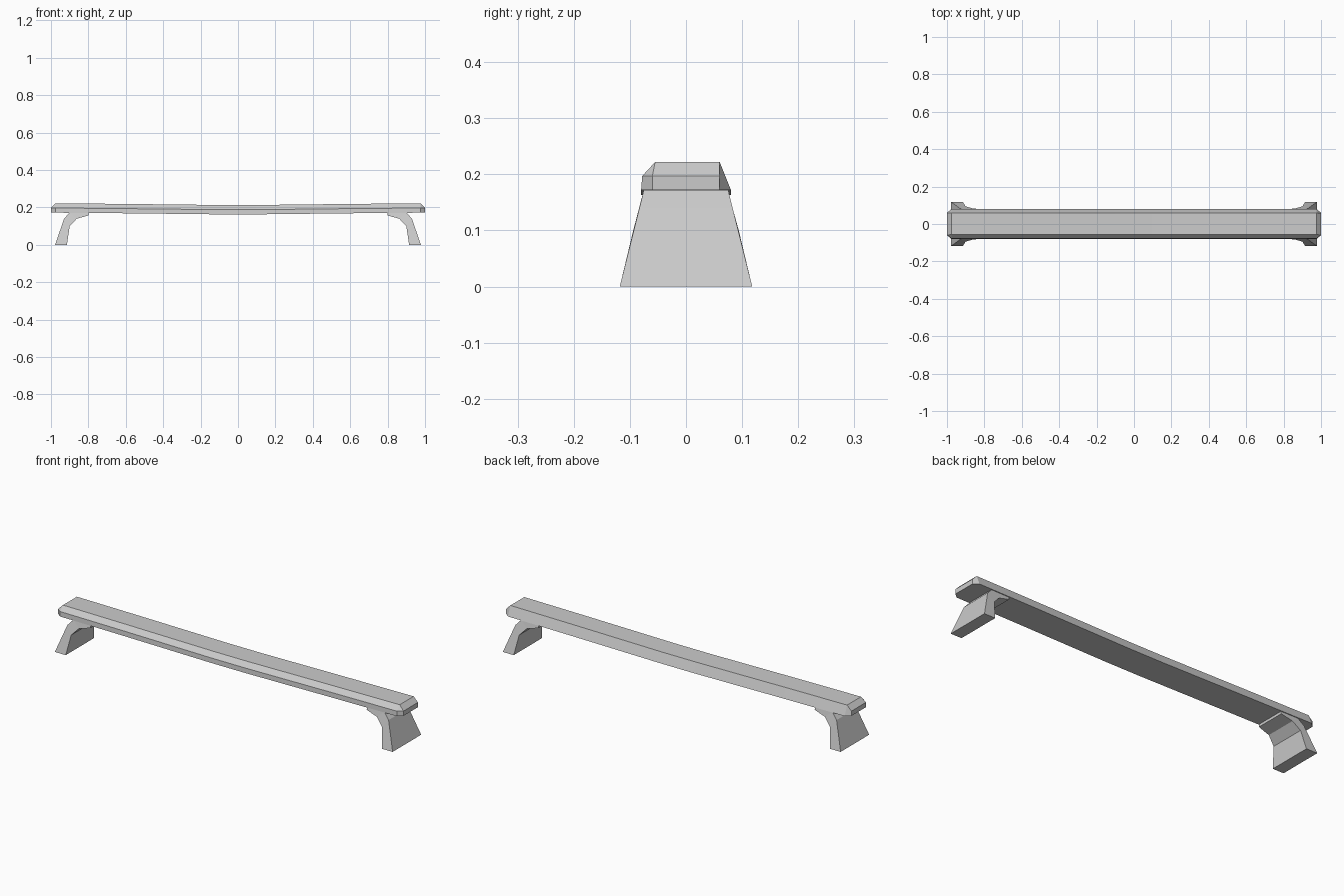
import bpy
import bmesh

cube = bpy.data.objects.get("Cube")
if cube:
    bpy.data.objects.remove(cube, do_unlink=True)

GREY = (0.6, 0.6, 0.6, 1)
grey = bpy.data.materials.new("plain grey")
grey.use_nodes = True
grey.diffuse_color = GREY
grey.node_tree.nodes["Principled BSDF"].inputs["Base Color"].default_value = GREY


def loft(name, rings):
    """Skin a row of matching rings and cap both ends."""
    bm = bmesh.new()
    loops = [[bm.verts.new(p) for p in ring] for ring in rings]
    n = len(loops[0])
    for a, b in zip(loops, loops[1:]):
        for i in range(n):
            j = (i + 1) % n
            bm.faces.new((a[i], a[j], b[j], b[i]))
    bm.faces.new(loops[0])
    bm.faces.new(loops[-1])
    bmesh.ops.remove_doubles(bm, verts=bm.verts, dist=0.0005)
    bmesh.ops.recalc_face_normals(bm, faces=bm.faces)
    mesh = bpy.data.meshes.new(name)
    bm.to_mesh(mesh)
    bm.free()
    mesh.materials.append(grey)
    obj = bpy.data.objects.new(name, mesh)
    bpy.context.collection.objects.link(obj)
    return obj


# Plank: bevelled section (y, z), sagging slightly toward the middle
section = [(-0.08, 0.172), (-0.078, 0.197), (-0.055, 0.222), (0.06, 0.222), (0.08, 0.172)]
tip = [(-0.06, 0.172), (-0.06, 0.197), (-0.06, 0.197), (0.06, 0.197), (0.06, 0.172)]
half = [(0.1, -0.009), (0.62, -0.003), (0.975, 0)]
stations = [(-x, dz) for x, dz in reversed(half)] + half
rings = [[(x, y, z + dz) for y, z in section] for x, dz in stations]
rings = [[(-1, y, z) for y, z in tip]] + rings + [[(1, y, z) for y, z in tip]]
loft("seat_plank", rings)

# Legs: bent bracket, each step is outer (x, z, half depth) then inner
steps = [((0.978, 0, 0.118), (0.915, 0, 0.118)),
         ((0.93, 0.14, 0.083), (0.9, 0.1, 0.094)),
         ((0.9, 0.173, 0.075), (0.862, 0.14, 0.083)),
         ((0.8, 0.174, 0.075), (0.8, 0.157, 0.078))]
for side, name in ((1, "left_leg"), (-1, "right_leg")):
    loft(name, [[(side * ox, -ow, oz), (side * ox, ow, oz),
                 (side * ix, iw, iz), (side * ix, -iw, iz)]
                for (ox, oz, ow), (ix, iz, iw) in steps])
